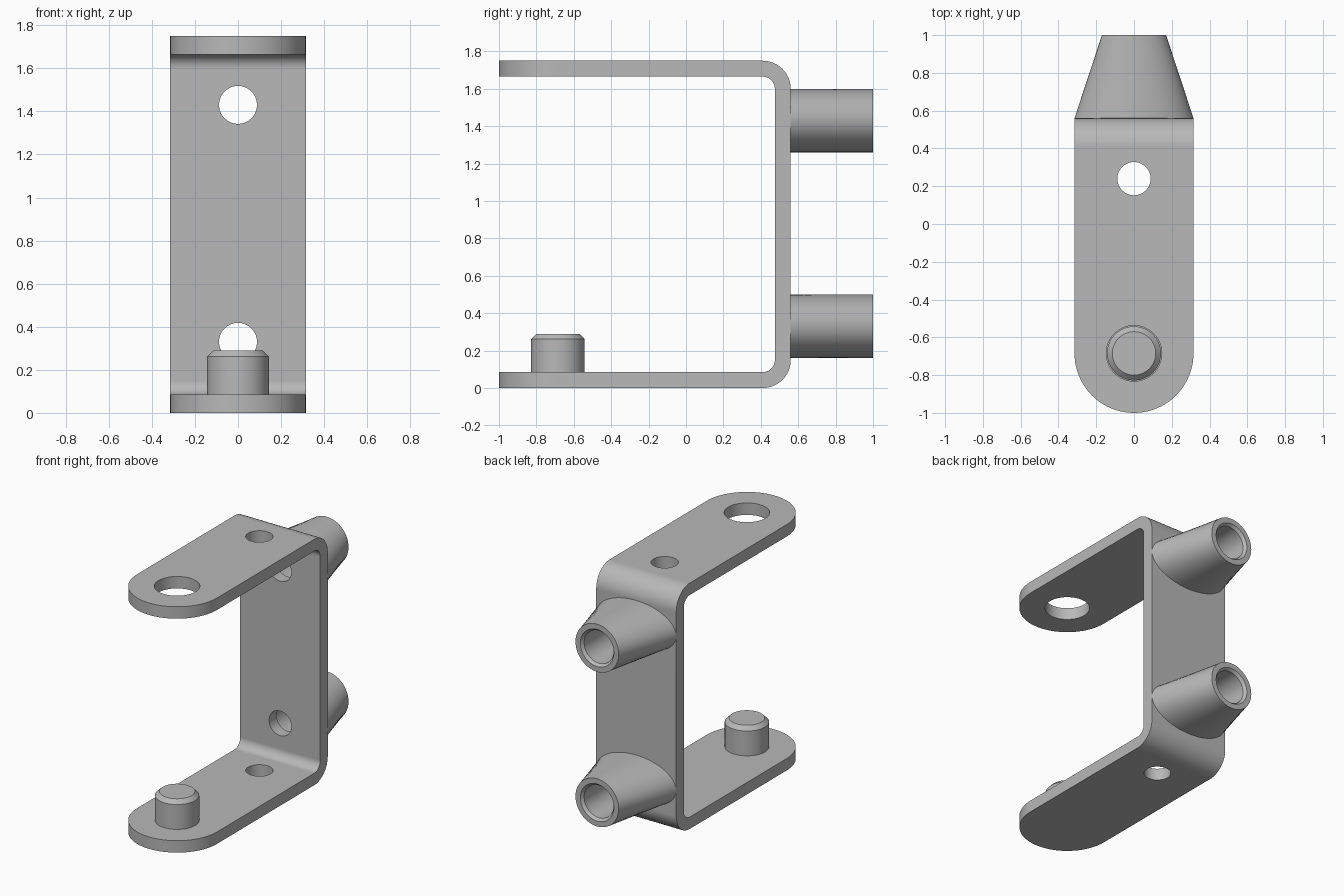
import bpy, bmesh, math
from mathutils import Matrix, Vector

cube = bpy.data.objects.get("Cube")
if cube:
    bpy.data.objects.remove(cube, do_unlink=True)

HALF_W, THICK, HEIGHT = 0.315, 0.085, 1.75
BACK, FRONT = 0.56, -1.0
BEND = 0.15
PIN_Y = FRONT + HALF_W
BOSS_Z = (0.33, 1.43)

steel = bpy.data.materials.new("grey steel")
steel.use_nodes = True
grey = (0.48, 0.48, 0.48, 1)
steel.diffuse_color = grey
steel.node_tree.nodes["Principled BSDF"].inputs["Base Color"].default_value = grey


def make(name, bm):
    bmesh.ops.recalc_face_normals(bm, faces=bm.faces)
    mesh = bpy.data.meshes.new(name)
    bm.to_mesh(mesh)
    bm.free()
    mesh.materials.append(steel)
    obj = bpy.data.objects.new(name, mesh)
    bpy.context.collection.objects.link(obj)
    return obj


def activate(obj):
    bpy.ops.object.select_all(action='DESELECT')
    obj.select_set(True)
    bpy.context.view_layer.objects.active = obj


def smooth(obj):
    activate(obj)
    bpy.ops.object.shade_smooth_by_angle(angle=math.radians(30))
    mod = obj.modifiers.new("Even shading", 'WEIGHTED_NORMAL')
    mod.keep_sharp = True


def prism(name, points, depth):
    """Extrude a closed 3D outline along a vector."""
    bm = bmesh.new()
    face = bm.faces.new([bm.verts.new(p) for p in points])
    moved = bmesh.ops.extrude_face_region(bm, geom=[face])["geom"]
    bmesh.ops.translate(bm, vec=Vector(depth),
                        verts=[v for v in moved if isinstance(v, bmesh.types.BMVert)])
    # the source face stays as the near cap
    return make(name, bm)


def arc(cx, cy, r, start, end, steps):
    return [(cx + r * math.cos(math.radians(start + (end - start) * i / steps)),
             cy + r * math.sin(math.radians(start + (end - start) * i / steps)))
            for i in range(steps + 1)]


def cylinder(name, r, depth, matrix):
    bm = bmesh.new()
    bmesh.ops.create_cone(bm, cap_ends=True, segments=64, radius1=r, radius2=r,
                          depth=depth, matrix=matrix)
    return make(name, bm)


def combine(obj, cutter, operation):
    mod = obj.modifiers.new("Cut", 'BOOLEAN')
    mod.operation, mod.solver, mod.object = operation, 'EXACT', cutter
    activate(obj)
    bpy.ops.object.modifier_apply(modifier=mod.name)
    bpy.data.objects.remove(cutter, do_unlink=True)


# Bent strap: C-shaped side profile
cy, top = BACK - BEND, HEIGHT - BEND
inner = BEND - THICK
profile = [(FRONT - 0.1, 0)] + arc(cy, BEND, BEND, -90, 0, 12) \
    + arc(cy, top, BEND, 0, 90, 12) + [(FRONT - 0.1, HEIGHT), (FRONT - 0.1, HEIGHT - THICK)] \
    + arc(cy, top, inner, 90, 0, 12) + arc(cy, BEND, inner, 0, -90, 12) \
    + [(FRONT - 0.1, THICK)]
bracket = prism("bracket", [(-0.4, y, z) for y, z in profile], (0.8, 0, 0))

# Trim the strap to width with round front ends
outline = arc(0, PIN_Y, HALF_W, 180, 360, 40) + [(HALF_W, 0.8), (-HALF_W, 0.8)]
combine(bracket, prism("trim", [(x, y, -0.1) for x, y in outline], (0, 0, 2)), 'INTERSECT')

# Holes in both plates, the upper pin hole and the wall holes
turn = Matrix.Rotation(math.pi / 2, 4, 'X')
combine(bracket, cylinder("plate hole", 0.088, 3, Matrix.Translation((0, 0.24, 1))), 'DIFFERENCE')
combine(bracket, cylinder("pin hole", 0.147, 0.4, Matrix.Translation((0, PIN_Y, HEIGHT))), 'DIFFERENCE')
for z in BOSS_Z:
    combine(bracket, cylinder("wall hole", 0.088, 0.3, Matrix.Translation((0, BACK, z)) @ turn),
            'DIFFERENCE')
smooth(bracket)


def loft(name, rings, z0, segments=64):
    """Closed tube through elliptical rings (y, half width, half height)."""
    bm = bmesh.new()
    loops = []
    for y, rx, rz in rings:
        angles = [2 * math.pi * i / segments for i in range(segments)]
        loops.append([bm.verts.new((rx * math.cos(a), y, z0 + rz * math.sin(a))) for a in angles])
    for k, a in enumerate(loops):
        b = loops[(k + 1) % len(loops)]
        for i in range(segments):
            j = (i + 1) % segments
            bm.faces.new((a[i], a[j], b[j], b[i]))
    return make(name, bm)


# Tapered hollow bosses on the back
for label, z in zip(("lower", "upper"), BOSS_Z):
    smooth(loft(label + "_boss", [(BACK, HALF_W, 0.17), (1, 0.17, 0.17), (1, 0.132, 0.132),
                                  (0.98, 0.116, 0.116), (BACK, 0.116, 0.116)], z))

# Pin with a chamfered top
bm = bmesh.new()
pin_top, chamfer, radius = 0.29, 0.028, 0.143
bmesh.ops.create_cone(bm, cap_ends=True, segments=64, radius1=radius, radius2=radius,
                      depth=pin_top - 0.05,
                      matrix=Matrix.Translation((0, PIN_Y, (pin_top + 0.05) / 2)))
rim = [e for e in bm.edges if all(v.co.z > pin_top - 0.01 for v in e.verts)]
bmesh.ops.bevel(bm, geom=rim, offset=chamfer, segments=1, affect='EDGES')
smooth(make("pin", bm))
